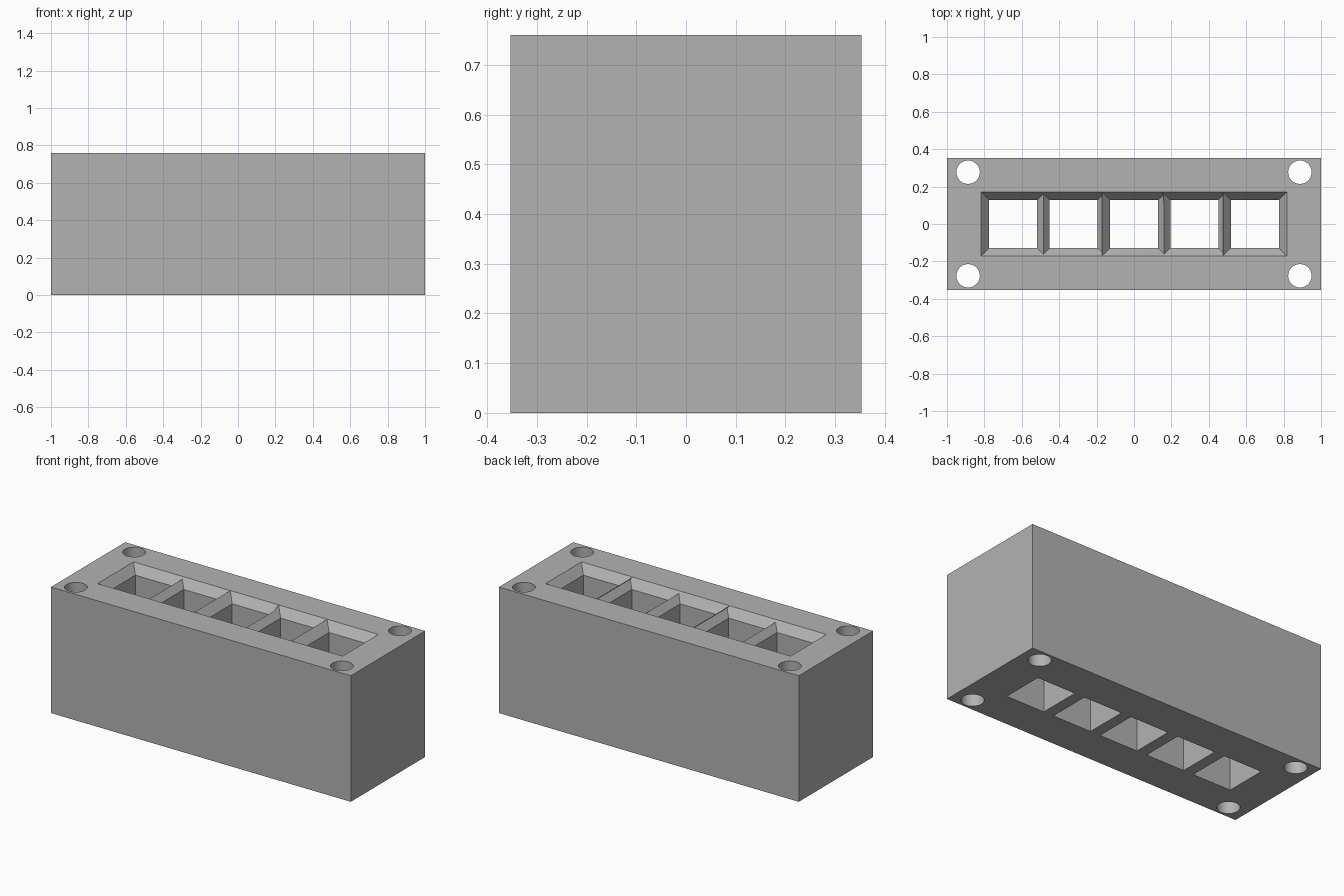
import bpy
import bmesh
import math

old = bpy.data.objects.get("Cube")
if old:
    bpy.data.objects.remove(old, do_unlink=True)

LENGTH, DEPTH, HEIGHT = 2.0, 0.707, 0.76
PITCH = 0.323                 # spacing of the square channels
CHANNEL, MOUTH = 0.128, 0.171  # half widths of channel and flared mouth
FLARE = 0.052                 # height of the flare
BOLT_X, BOLT_Y, BOLT_R = 0.887, 0.277, 0.0625
OVER = 0.05                   # cutter overshoot

grey = bpy.data.materials.new("plain grey")
grey.use_nodes = True
colour = (0.45, 0.45, 0.45, 1)
grey.diffuse_color = colour
grey.node_tree.nodes["Principled BSDF"].inputs["Base Color"].default_value = colour


def loft(name, rings, sides, x=0, y=0):
    """Closed solid through rings of (z, half_x, half_y); four sides make a rectangle."""
    bm = bmesh.new()
    turn = math.pi / sides
    grow = math.sqrt(2) if sides == 4 else 1
    loops = []
    for z, hx, hy in rings:
        loops.append([bm.verts.new((x + hx * grow * math.cos(turn + 2 * turn * i),
                                    y + hy * grow * math.sin(turn + 2 * turn * i), z))
                      for i in range(sides)])
    for low, high in zip(loops, loops[1:]):
        for i in range(sides):
            j = (i + 1) % sides
            bm.faces.new((low[i], low[j], high[j], high[i]))
    bm.faces.new(loops[0][::-1])
    bm.faces.new(loops[-1])
    mesh = bpy.data.meshes.new(name)
    bm.to_mesh(mesh)
    bm.free()
    mesh.materials.append(grey)
    obj = bpy.data.objects.new(name, mesh)
    bpy.context.collection.objects.link(obj)
    return obj


# Solid block
block = loft("block", [(0, LENGTH / 2, DEPTH / 2), (HEIGHT, LENGTH / 2, DEPTH / 2)], 4)

# Five square channels whose flared mouths overlap into low ridges
top = MOUTH + (MOUTH - CHANNEL) / FLARE * OVER
cutters = [loft("channel_cutter", [(-OVER, CHANNEL, CHANNEL),
                                   (HEIGHT - FLARE, CHANNEL, CHANNEL),
                                   (HEIGHT + OVER, top, top)], 4, x=i * PITCH)
           for i in range(-2, 3)]

# Bolt holes through the corners
for sx in (-1, 1):
    for sy in (-1, 1):
        cutters.append(loft("bolt_hole_cutter", [(-OVER, BOLT_R, BOLT_R),
                                                 (HEIGHT + OVER, BOLT_R, BOLT_R)],
                            48, sx * BOLT_X, sy * BOLT_Y))

# Cut everything out of the block
bpy.ops.object.select_all(action="DESELECT")
block.select_set(True)
bpy.context.view_layer.objects.active = block
for cutter in cutters:
    cutter.hide_render = True
    cut = block.modifiers.new("cut", "BOOLEAN")
    cut.operation = "DIFFERENCE"
    cut.solver = "EXACT"
    cut.object = cutter
    bpy.ops.object.modifier_apply(modifier=cut.name)
    bpy.data.objects.remove(cutter, do_unlink=True)

bpy.ops.object.shade_smooth_by_angle(angle=math.radians(25))
